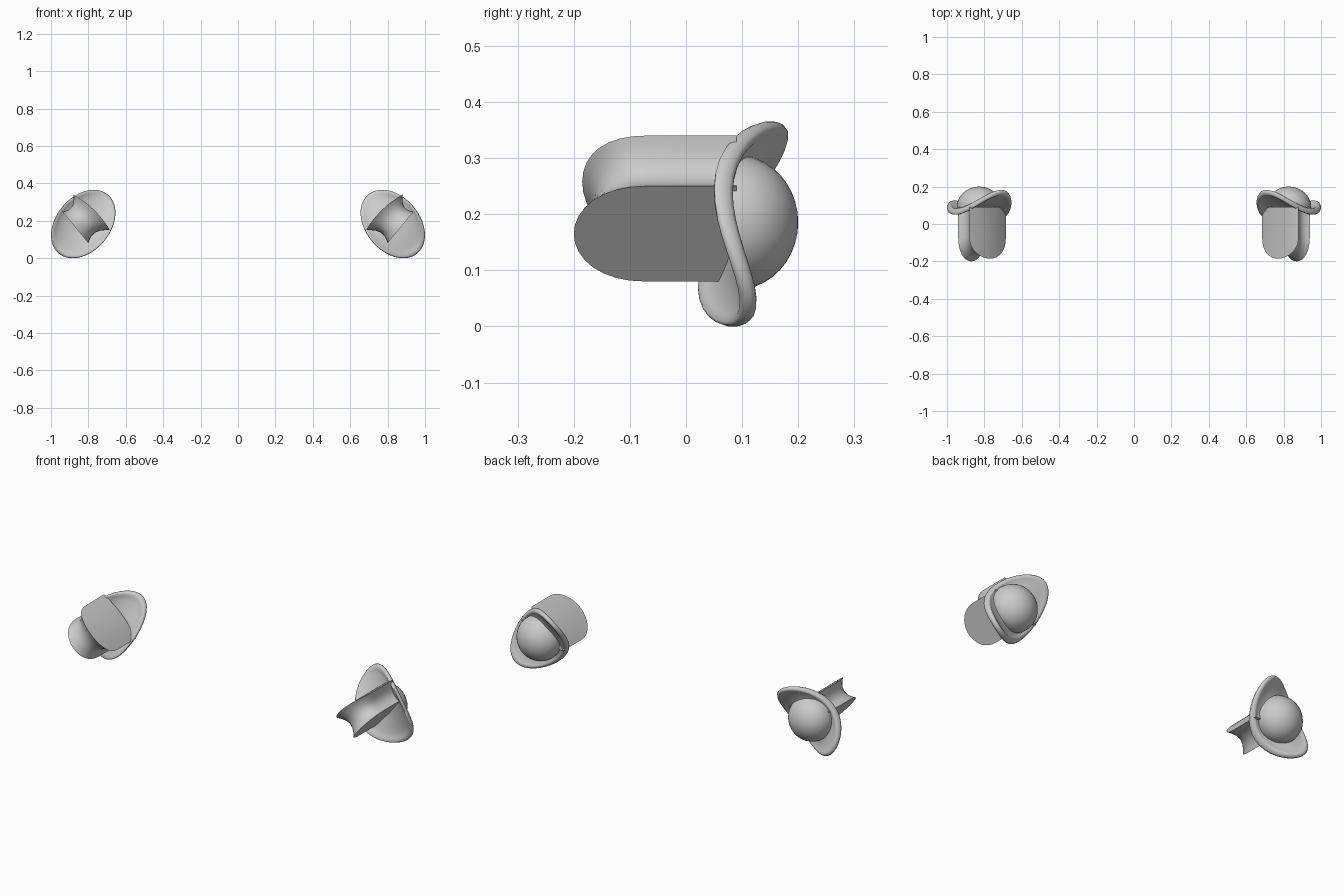
import bpy, bmesh, math
from mathutils import Vector

if "Cube" in bpy.data.objects:
    bpy.data.objects.remove(bpy.data.objects["Cube"])

grey = bpy.data.materials.new("plain_grey")
grey.diffuse_color = (0.6, 0.6, 0.6, 1)
grey.use_nodes = True
grey.node_tree.nodes["Principled BSDF"].inputs["Base Color"].default_value = grey.diffuse_color

CX, CZ = 0.8275, 0.1825           # centre of one piece
LONG, SHORT = 0.205, 0.145        # half axes of the flange
U = Vector((0.64, 0, -0.77))      # long axis
V = Vector((0.77, 0, 0.64))       # short axis


def saddle(p, q):
    """Depth of the bent flange at normalised long/short positions."""
    return 0.085 - 0.03 * p + 0.015 * q + 0.055 * p * p - 0.04 * q * q


def finish(name, bm, angle):
    """Make the right-hand part and its mirrored twin."""
    bmesh.ops.recalc_face_normals(bm, faces=bm.faces)
    for side, sign in (("right", 1), ("left", -1)):
        b = bm.copy()
        if sign < 0:
            for v in b.verts:
                v.co.x *= -1
            bmesh.ops.reverse_faces(b, faces=b.faces)
        me = bpy.data.meshes.new(f"{side}_{name}")
        b.to_mesh(me)
        b.free()
        me.materials.append(grey)
        ob = bpy.data.objects.new(f"{side}_{name}", me)
        bpy.context.collection.objects.link(ob)
        bpy.ops.object.select_all(action='DESELECT')
        ob.select_set(True)
        bpy.context.view_layer.objects.active = ob
        bpy.ops.object.shade_smooth_by_angle(angle=math.radians(angle))
    bm.free()


def loft(bm, rings):
    """Skin closed rings of points and cap both ends."""
    loops = [[bm.verts.new(p) for p in r] for r in rings]
    n = len(loops[0])
    for a, b in zip(loops, loops[1:]):
        for i in range(n):
            j = (i + 1) % n
            bm.faces.new((a[i], a[j], b[j], b[i]))
    bm.faces.new(loops[0])
    bm.faces.new(loops[-1])


# saddle-shaped flange with a rolled rim: radius fraction, depth offset
profile = [(0.05, 0), (0.3, 0), (0.55, 0), (0.75, 0), (0.88, -0.005),
           (0.95, -0.011), (0.985, -0.008), (1.0, 0), (0.995, 0.008),
           (0.965, 0.017), (0.92, 0.021), (0.87, 0.018), (0.82, 0.012),
           (0.6, 0.01), (0.3, 0.01), (0.05, 0.01)]
bm = bmesh.new()
rings = []
for r, dy in profile:
    ring = []
    for i in range(40):
        t = math.tau * i / 40
        p, q = r * math.cos(t), r * math.sin(t)
        ring.append(Vector((CX, saddle(p, q) + dy, CZ)) + U * (p * LONG) + V * (q * SHORT))
    rings.append(ring)
loft(bm, rings)
finish("flange", bm, 60)

# dome on the back, its front side pressed flat against the flange
bm = bmesh.new()
bmesh.ops.create_uvsphere(bm, u_segments=32, v_segments=20, radius=1)
for v in bm.verts:
    c = v.co.copy()
    x, z = c.x * 0.12, c.y * 0.12
    d = Vector((x, 0, z))
    floor = saddle(d.dot(U) / LONG, d.dot(V) / SHORT) + 0.004
    v.co = Vector((CX + x, max(0.09 + 0.11 * c.z, floor), CZ + 0.003 + z))
finish("dome", bm, 50)

# grip: rounded spool with two broad faces and a groove around it
A = (Vector((0.685, 0, 0.15)), Vector((0.88, 0, 0.34)), -0.185, 0.018)
B = (Vector((0.80, 0, 0.08)), Vector((0.94, 0, 0.25)), -0.20, 0.0)
BACK = 0.09


def grip_ring(t, scale, inset):
    p, q = A[0].lerp(B[0], t), A[1].lerp(B[1], t)
    tip = A[2] + (B[2] - A[2]) * t + inset
    bulge = A[3] * (1 - t)
    mid, axis = (p + q) / 2, (q - p).normalized()
    half = (q - p).length / 2 - inset
    out = Vector((-axis.z, 0, axis.x))
    if out.z < 0:
        out.negate()
    shoulder = -0.07
    outline = [(-1, BACK), (-1, 0.03), (-1, -0.02)]
    for i in range(17):
        a = math.pi * i / 16
        outline.append((-math.cos(a), shoulder + (tip - shoulder) * math.sin(a) ** 0.9))
    outline += [(1, -0.02), (1, 0.03), (1, BACK)]
    outline += [(0.5, BACK), (0, BACK), (-0.5, BACK)]
    ring = []
    for s, y in outline:
        s *= scale
        pt = mid + axis * (half * s) + out * (bulge * (1 - s * s))
        pt.y = BACK + (y - BACK) * scale
        ring.append(pt)
    return ring


layers = [(0, 0.3, 0), (0, 0.65, 0), (0, 1, 0), (0.12, 1, 0.012), (0.3, 1, 0.025),
          (0.5, 1, 0.03), (0.7, 1, 0.025), (0.88, 1, 0.012), (1, 1, 0), (1, 0.6, 0)]
bm = bmesh.new()
loft(bm, [grip_ring(*l) for l in layers])
finish("grip", bm, 45)
